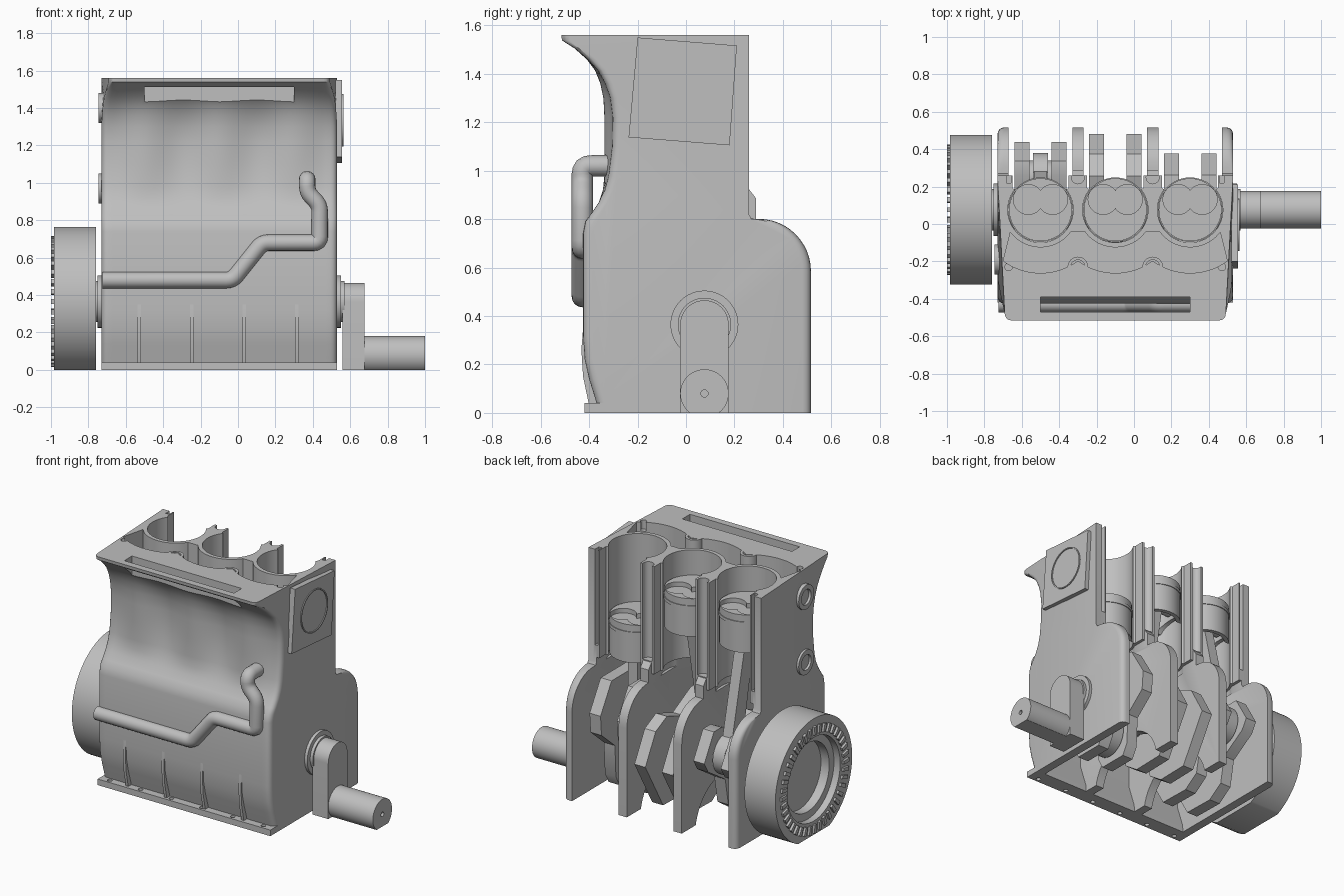
import bpy, bmesh
from math import sin, cos, pi, radians, sqrt
from mathutils import Vector

if "Cube" in bpy.data.objects:
    bpy.data.objects.remove(bpy.data.objects["Cube"])

grey = bpy.data.materials.new("cast grey")
grey.use_nodes = True
GREY = (0.52, 0.52, 0.52, 1)
grey.diffuse_color = GREY
grey.node_tree.nodes["Principled BSDF"].inputs["Base Color"].default_value = GREY
parts = []


def add(name, bm):
    bmesh.ops.recalc_face_normals(bm, faces=bm.faces)
    mesh = bpy.data.meshes.new(name)
    bm.to_mesh(mesh)
    bm.free()
    mesh.materials.append(grey)
    ob = bpy.data.objects.new(name, mesh)
    bpy.context.collection.objects.link(ob)
    parts.append(ob)
    return ob


def loft(name, sections):
    """Solid skinned through closed sections of equal point count."""
    bm = bmesh.new()
    rows = [[bm.verts.new(p) for p in s] for s in sections]
    for a, b in zip(rows, rows[1:]):
        for i in range(len(a)):
            j = (i + 1) % len(a)
            bm.faces.new((a[i], a[j], b[j], b[i]))
    bm.faces.new(rows[0])
    bm.faces.new(rows[-1])
    return add(name, bm)


def prism(name, axis, pts, a, b):
    """Outline extruded along x (points are y,z) or z (points are x,y)."""
    place = (lambda p, t: (t, *p)) if axis == "x" else (lambda p, t: (*p, t))
    return loft(name, [[place(p, t) for p in pts] for t in (a, b)])


def arc(u, v, r, start=0, end=360, n=48):
    full = end - start == 360
    steps = n if full else n + 1
    return [(u + r * cos(radians(start + (end - start) * i / n)),
             v + r * sin(radians(start + (end - start) * i / n))) for i in range(steps)]


def rect(u0, u1, v0, v1):
    return [(u0, v0), (u1, v0), (u1, v1), (u0, v1)]


def bake(ob):
    graph = bpy.context.evaluated_depsgraph_get()
    return bpy.data.meshes.new_from_object(ob.evaluated_get(graph))


def cut(ob, *shape):
    """Subtract a prism from an object."""
    cutter = prism("cutter", *shape)
    parts.remove(cutter)
    mod = ob.modifiers.new("cut", "BOOLEAN")
    mod.operation, mod.solver, mod.object = "DIFFERENCE", "EXACT", cutter
    mesh = bake(ob)
    ob.modifiers.clear()
    ob.data = mesh
    bpy.data.objects.remove(cutter)


CY, CZ = 0.076, 0.365            # crank axis
BORES = (-0.5, -0.1, 0.3)
POSTS = (-0.3, 0.1)
X0, X1 = -0.73, 0.53

# Engine block: side profile skinned along x, front wall waving round the bores
front = [(-0.36, 0), (-0.375, 0.06), (-0.4, 0.14), (-0.418, 0.22), (-0.425, 0.32),
         (-0.425, 0.74), (-0.415, 0.79), (-0.39, 0.825), (-0.36, 0.87), (-0.343, 0.92),
         (-0.337, 0.98), (-0.337, 1.1), (-0.337, 1.22), (-0.341, 1.3), (-0.354, 1.36),
         (-0.376, 1.415), (-0.41, 1.46), (-0.46, 1.505), (-0.512, 1.538), (-0.515, 1.56)]
back = [(0.26, 1.56), (0.26, 0.82), (0.27, 0.802)] + arc(0.3, 0.585, 0.216, 90, 0, 12) + [(0.516, 0)]


def block_section(x):
    edge = max(0, 0.035 - min(x - X0, X1 - x)) / 0.035
    inset = 0.035 * (1 - sqrt(1 - edge * edge))
    mid = (X0 + X1) / 2
    out = []
    for y, z in front:
        w = sin(pi * min(1, max(0, (z - 0.88) / 0.6)))
        wave = 0.035 * w * (0.5 - 0.5 * cos(2 * pi * (x + 0.5) / 0.4))
        taper = 1 - 0.06 * max(0, (-0.34 - y) / 0.17) * (z > 1.3)
        out.append((mid + (x - mid) * taper, y + wave + inset, z))
    return out + [(x, y - (inset if y > 0.27 else 0), z) for y, z in back]


stations = [X0, X0 + 0.004, X0 + 0.012, X0 + 0.022]
mirror = [X1 + X0 - x for x in reversed(stations)]
middle = [X0 + 0.035 + (X1 - X0 - 0.07) * i / 48 for i in range(49)]
block = loft("engine_block", [block_section(x) for x in stations + middle + mirror])

bay = [(-0.31, -0.1), (-0.32, 0.05), (-0.37, 0.2), (-0.37, 0.7), (-0.22, 0.85), (0.7, 0.85), (0.7, -0.1)]
for cx in BORES:
    cut(block, "x", bay, cx - 0.17, cx + 0.17)
    cut(block, "z", arc(cx, CY, 0.19), 0.8, 1.7)
    cut(block, "z", rect(cx - 0.15, cx + 0.15, 0.17, 0.7), 0.83, 1.7)
cut(block, "x", arc(CY, -0.06, 0.3), -0.4, 0.2)                  # arches under inner bulkheads
channel = [(-0.66, -0.04)]
for cx in BORES:
    channel += arc(cx, CY, 0.338, 234, 306, 16)
cut(block, "z", channel + [(0.46, -0.04)], 1.2, 1.7)             # scalloped coolant channel
cut(block, "z", rect(-0.5, 0.3, -0.47, -0.39), 1.38, 1.7)        # deck slot
for px in POSTS:
    cut(block, "z", arc(px, 0.25, 0.035, n=24), 0.93, 1.7)
for px in (-0.67, 0.47):
    cut(block, "z", rect(px - 0.012, px + 0.012, 0.22, 0.4), 0.93, 1.7)
    cut(block, "z", arc(px, -0.23, 0.02, n=16), 1.5, 1.7)

# Cylinder sleeves, open at the back
for cx in BORES:
    outline = arc(cx, CY, 0.201, 142, 398) + arc(cx, CY, 0.175, 398, 142)
    prism("cylinder_sleeve", "z", outline, 0.85, 1.56)

# Bolt bosses in the channel and sloped gussets behind the posts
for px in POSTS:
    boss = prism("bolt_boss", "z", arc(px, -0.23, 0.055, n=32), 1.2, 1.56)
    cut(boss, "z", arc(px, -0.23, 0.038, n=32), 1.5, 1.7)
    gusset = [(0.22, 0.78), (0.29, 0.78), (0.29, 0.885), (0.255, 0.93), (0.22, 0.93)]
    prism("post_gusset", "x", gusset, px - 0.03, px + 0.03)

# Base flange with bolt holes, and ribs on the sump
flange = prism("base_flange", "x", rect(-0.42, -0.32, 0, 0.04), X0, X1)
for i in range(6):
    cut(flange, "z", arc(-0.66 + i * 0.224, -0.392, 0.015, n=16), -0.1, 0.1)
for i in range(4):
    x = -0.528 + i * 0.281
    rib = [(-0.35, 0.03), (-0.4, 0.03), (-0.425, 0.15), (-0.432, 0.26), (-0.425, 0.35), (-0.39, 0.35)]
    prism("sump_rib", "x", rib, x - 0.009, x + 0.009)

# Coolant pipe with rounded elbows
path = [(-0.725, 0.48), (-0.03, 0.48), (0.13, 0.68), (0.437, 0.68), (0.437, 0.88), (0.37, 0.95), (0.37, 1.02)]
knots = [Vector((x, -0.428, z)) for x, z in path] + [Vector((0.37, -0.3, 1.02))]
points = [knots[0]]
for before, knot, after in zip(knots, knots[1:], knots[2:]):
    a = knot + (before - knot).normalized() * 0.034
    b = knot + (after - knot).normalized() * 0.034
    points += [a * (1 - t) ** 2 + knot * 2 * t * (1 - t) + b * t * t for t in (0, 0.25, 0.5, 0.75, 1)]
points.append(knots[-1])
data = bpy.data.curves.new("pipe_path", "CURVE")
data.dimensions, data.bevel_depth, data.bevel_resolution, data.use_fill_caps = "3D", 0.044, 6, True
spline = data.splines.new("POLY")
spline.points.add(len(points) - 1)
for p, co in zip(spline.points, points):
    p.co = (*co, 1)
temp = bpy.data.objects.new("pipe_path", data)
bpy.context.collection.objects.link(temp)
bpy.context.view_layer.update()
pipe_mesh = bake(temp)
bpy.data.objects.remove(temp)
pipe_mesh.materials.clear()
pipe_mesh.materials.append(grey)
pipe = bpy.data.objects.new("coolant_pipe", pipe_mesh)
bpy.context.collection.objects.link(pipe)
parts.append(pipe)

# Port rings on the right end wall
for z in (1.4, 0.97):
    ring = prism("port_ring", "x", arc(-0.19, z, 0.08), -0.745, -0.72)
    cut(ring, "x", arc(-0.19, z, 0.05), -0.8, -0.7)

# Crankshaft, rods and pistons
THROW, ROD = 0.2, 0.83
web = [(0.36, 0.1), (0.29, 0.14), (0.08, 0.15), (-0.04, 0.29), (-0.17, 0.3), (-0.36, 0.185)]
web += [(u, -v) for u, v in reversed(web)]
for cx, ang in zip(BORES, (30, 150, 270)):
    c, s = cos(radians(ang)), sin(radians(ang))
    py, pz = CY + THROW * c, CZ + THROW * s
    outline = [(CY + u * c - v * s, CZ + u * s + v * c) for u, v in web]
    for side in (-0.1, 0.1):
        prism("crank_web", "x", outline, cx + side - 0.04, cx + side + 0.04)
    prism("crank_pin", "x", arc(py, pz, 0.09), cx - 0.07, cx + 0.07)
    prism("rod_big_end", "x", arc(py, pz, 0.13), cx - 0.04, cx + 0.04)
    wz = pz + sqrt(ROD ** 2 - (py - CY) ** 2)
    ny, nz = (wz - pz) / ROD, -(CY - py) / ROD
    beam = [(py + 0.06 * ny, pz + 0.06 * nz), (CY + 0.045 * ny, wz + 0.045 * nz),
            (CY - 0.045 * ny, wz - 0.045 * nz), (py - 0.06 * ny, pz - 0.06 * nz)]
    prism("connecting_rod", "x", beam, cx - 0.035, cx + 0.035)
    prism("wrist_pin", "x", arc(CY, wz, 0.04, n=24), cx - 0.13, cx + 0.13)
    top = wz + 0.12
    piston = prism("piston", "z", arc(cx, CY, 0.168), top - 0.25, top)
    cut(piston, "z", arc(cx, CY, 0.14), top - 0.4, top - 0.08)
    for side in (-1, 1):
        cut(piston, "z", arc(cx + side * 0.065, CY + 0.055, 0.08, n=32), top - 0.03, top + 0.1)
    cut(piston, "x", arc(CY, top - 0.28, 0.1, n=32), cx - 0.3, cx + 0.3)
    prism("piston_ring", "z", arc(cx, CY, 0.173), top - 0.065, top - 0.045)

for a, b in ((-0.78, -0.64), (-0.36, -0.24), (0.04, 0.16), (0.44, 0.57)):
    prism("main_journal", "x", arc(CY, CZ, 0.11), a, b)
for a, b in ((-0.75, -0.72), (0.52, 0.55)):
    prism("bearing_collar", "x", arc(CY, CZ, 0.14), a, b)

# Flywheel with stepped recess, flat at the foot, and a ring of teeth
wheel = prism("flywheel", "x", arc(CY, CZ, 0.4, n=96), -0.985, -0.76)
cut(wheel, "x", arc(CY, CZ, 0.275, n=64), -1.1, -0.94)
cut(wheel, "x", arc(CY, CZ, 0.225, n=64), -1.1, -0.88)
cut(wheel, "x", rect(-1, 1, -1, 0), -1.2, -0.5)
for i in range(40):
    t = 2 * pi * i / 40
    tooth = [(CY + r * cos(t) - w * sin(t), CZ + r * sin(t) + w * cos(t))
             for r, w in ((0.295, -0.01), (0.35, -0.013), (0.35, 0.013), (0.295, 0.01))]
    prism("flywheel_tooth", "x", tooth, -1, -0.98)

# Hand crank
arm = [(CY - 0.1, 0), (CY + 0.1, 0)] + arc(CY, CZ, 0.1, 0, 180, 24)
prism("handle_arm", "x", arm, 0.56, 0.675)
grip = prism("handle_grip", "x", arc(CY, 0.08, 0.1), 0.66, 1)
cut(grip, "x", rect(-1, 1, -1, 0), 0.5, 1.2)
cut(grip, "x", arc(CY, 0.08, 0.015, n=16), 0.95, 1.2)

# Tilted side plaque with a raised ring
plaque = [(-0.2, 1.55), (0.21, 1.517), (0.18, 1.105), (-0.237, 1.138)]
prism("side_plaque", "x", plaque, 0.52, 0.557)
ring = prism("plaque_ring", "x", arc(-0.005, 1.335, 0.14), 0.55, 0.563)
cut(ring, "x", arc(-0.005, 1.335, 0.132), 0.5, 0.6)

# Smooth shading on curved faces
bpy.ops.object.select_all(action="DESELECT")
for ob in parts:
    ob.select_set(True)
bpy.context.view_layer.objects.active = block
bpy.ops.object.shade_smooth_by_angle(angle=radians(32))
